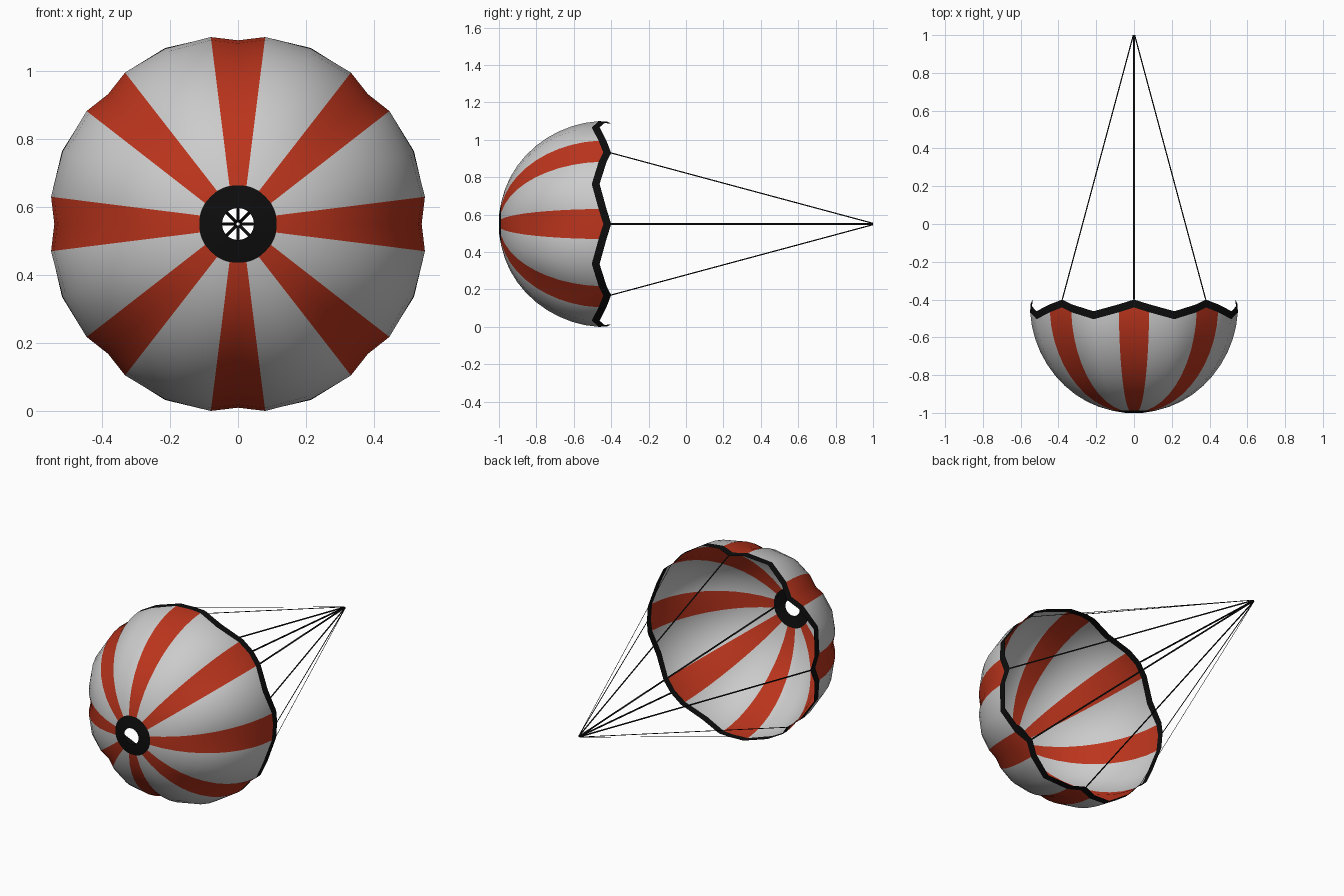
import bpy, bmesh, math
from math import sin, cos, pi, radians

if "Cube" in bpy.data.objects:
    bpy.data.objects.remove(bpy.data.objects["Cube"])

CZ, R, YC, DEPTH = 0.55, 0.56, -0.46, 0.54   # axis height, canopy radius, dome centre, dome depth
GORES, RINGS = 8, 10


def material(name, color):
    m = bpy.data.materials.new(name)
    m.diffuse_color = (*color, 1)
    m.use_nodes = True
    m.node_tree.nodes["Principled BSDF"].inputs["Base Color"].default_value = m.diffuse_color
    return m


black = material("black_trim", (0.004, 0.004, 0.004))
red = material("red_cloth", (0.50, 0.035, 0.012))
white = material("white_cloth", (0.6, 0.6, 0.6))


def finish(name, bm, mats):
    me = bpy.data.meshes.new(name)
    bm.to_mesh(me)
    bm.free()
    for m in mats:
        me.materials.append(m)
    ob = bpy.data.objects.new(name, me)
    bpy.context.collection.objects.link(ob)
    return ob


def canopy_point(kind, gore, phi, t):
    """kind 0 = valley at a cord, 1/3 = stripe edge, 2 = gore middle."""
    r0 = R * sin(phi)
    half = (0.011 + 0.125 * r0) / r0
    step = 2 * pi / GORES
    a = gore * step + (0, half, step / 2, step - half)[kind]
    bulge = sin(pi * min(max(t, 0), 1))
    dip = (0.035 + 0.035 * bulge, 0.008 + 0.017 * bulge, 0, 0.008 + 0.017 * bulge)[kind]
    r = r0 * (1 - dip * max(0.0, min(1.0, 0.3 + 2 * t)))
    return (r * sin(a), YC - DEPTH * cos(phi), CZ + r * cos(a))


# canopy: vent ring, striped cloth, scalloped hem
bm = bmesh.new()
HEM_Y = (-0.40, -0.425, -0.462, -0.425)
ring_phi = math.asin(0.115 / R)
columns = []
for g in range(GORES):
    for k in range(4):
        end = math.acos((YC - HEM_Y[k]) / DEPTH)
        cloth_end = end - 0.078
        col = []
        a = 2 * pi * (g + (0, 0.27, 0.5, 0.73)[k]) / GORES
        col.append(bm.verts.new((0.047 * sin(a), -1.0, CZ + 0.047 * cos(a))))
        for i in range(RINGS + 1):
            t = i / RINGS
            phi = ring_phi + (cloth_end - ring_phi) * t
            col.append(bm.verts.new(canopy_point(k, g, phi, t)))
        col.append(bm.verts.new(canopy_point(k, g, end, 1)))
        columns.append(col)
for c, col in enumerate(columns):
    nxt = columns[(c + 1) % len(columns)]
    for i in range(len(col) - 1):
        f = bm.faces.new((col[i], nxt[i], nxt[i + 1], col[i + 1]))
        f.smooth = True
        trim = i == 0 or i == len(col) - 2
        f.material_index = 0 if trim else (1 if c % 4 in (0, 3) else 2)
bmesh.ops.recalc_face_normals(bm, faces=bm.faces)
if sum(f.normal.y for f in bm.faces) > 0:
    bmesh.ops.reverse_faces(bm, faces=bm.faces)
tips = [columns[4 * g][-1].co.copy() for g in range(GORES)]
finish("canopy", bm, (black, red, white))

# suspension cords: flat ribbons lying tangentially, meeting behind
bm = bmesh.new()
W = 0.0045
for g, tip in enumerate(tips):
    a = 2 * pi * g / GORES
    tx, tz = cos(a) * W, -sin(a) * W
    ex, ez = 0.005 * sin(a), CZ + 0.005 * cos(a)
    bm.faces.new([bm.verts.new(p) for p in (
        (tip.x - tx, tip.y, tip.z - tz), (tip.x + tx, tip.y, tip.z + tz),
        (ex + tx, 1.0, ez + tz), (ex - tx, 1.0, ez - tz))])
finish("suspension_cords", bm, (black,))
